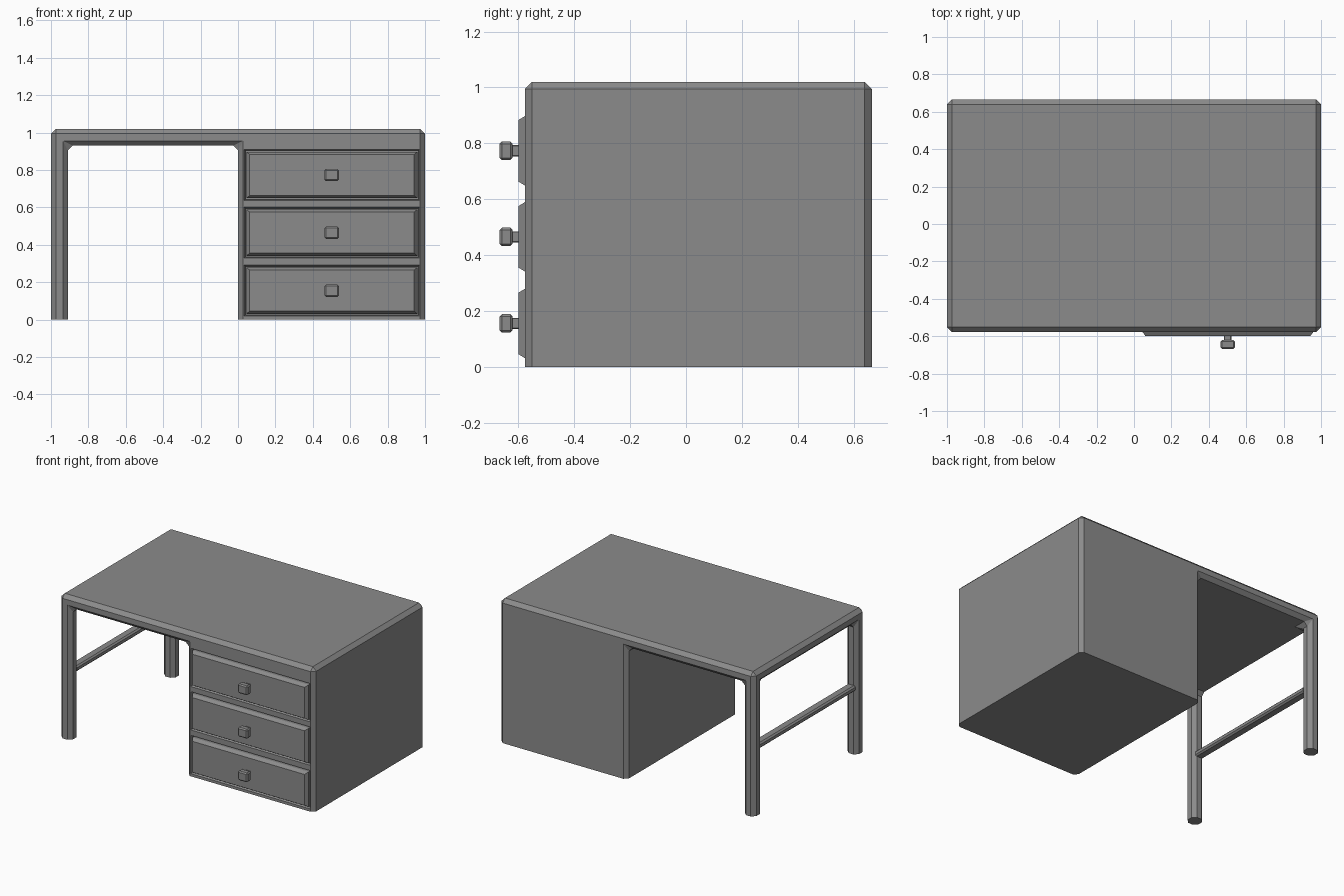
import bpy, bmesh
from mathutils import Vector

if "Cube" in bpy.data.objects:
    bpy.data.objects.remove(bpy.data.objects["Cube"])

grey = bpy.data.materials.new("plain_grey")
grey.use_nodes = True
colour = (0.26, 0.26, 0.26, 1)
grey.diffuse_color = colour
grey.node_tree.nodes["Principled BSDF"].inputs["Base Color"].default_value = colour


def finish(name, bm):
    bmesh.ops.recalc_face_normals(bm, faces=bm.faces)
    mesh = bpy.data.meshes.new(name)
    bm.to_mesh(mesh)
    bm.free()
    mesh.materials.append(grey)
    obj = bpy.data.objects.new(name, mesh)
    bpy.context.scene.collection.objects.link(obj)
    return obj


def bevel_sharp(bm, width):
    edges = [e for e in bm.edges if len(e.link_faces) == 2 and e.calc_face_angle() > 0.5]
    bmesh.ops.bevel(bm, geom=edges, offset=width, segments=1, affect='EDGES',
                    clamp_overlap=False)


def box(name, low, high, bevel):
    bm = bmesh.new()
    bmesh.ops.create_cube(bm, size=1)
    low, high = Vector(low), Vector(high)
    for v in bm.verts:
        v.co = (low + high) / 2 + v.co * (high - low)
    bevel_sharp(bm, bevel)
    return finish(name, bm)


def loft(name, x, z, rings):
    """Rectangular sections (y, half width, half height) joined front to back."""
    bm = bmesh.new()
    loops = [[bm.verts.new((x + sx * w, y, z + sz * h))
              for sx, sz in ((-1, -1), (1, -1), (1, 1), (-1, 1))] for y, w, h in rings]
    for a, b in zip(loops, loops[1:]):
        for i in range(4):
            j = (i + 1) % 4
            bm.faces.new((a[i], a[j], b[j], b[i]))
    bm.faces.new(loops[0])
    bm.faces.new(loops[-1])
    return finish(name, bm)


# Desk frame: top, cabinet and two legs as one chamfered shell
xs = [-1, -0.91, 0, 1]
ys = [-0.577, -0.487, 0.575, 0.665]
zs = [-0.2, 0.93, 1.02]


def filled(i, j, k):
    if not (0 <= i < 3 and 0 <= j < 3 and 0 <= k < 2):
        return False
    return k == 1 or i == 2 or (i == 0 and j != 1)


bm = bmesh.new()
corners = {}


def corner(key):
    if key not in corners:
        corners[key] = bm.verts.new((xs[key[0]], ys[key[1]], zs[key[2]]))
    return corners[key]


for cell in [(i, j, k) for i in range(3) for j in range(3) for k in range(2)]:
    if not filled(*cell):
        continue
    for axis in range(3):
        for side in (0, 1):
            other = list(cell)
            other[axis] += 2 * side - 1
            if filled(*other):
                continue
            quad = []
            for du, dv in ((0, 0), (1, 0), (1, 1), (0, 1)):
                key = list(cell)
                key[axis] += side
                key[(axis + 1) % 3] += du
                key[(axis + 2) % 3] += dv
                quad.append(corner(tuple(key)))
            bm.faces.new(quad)
bmesh.ops.recalc_face_normals(bm, faces=bm.faces)
bmesh.ops.dissolve_limit(bm, angle_limit=0.02, verts=bm.verts, edges=bm.edges)
bevel_sharp(bm, 0.026)

# Flat feet: trim the shell at the floor and close it
bmesh.ops.bisect_plane(bm, geom=bm.verts[:] + bm.edges[:] + bm.faces[:],
                       plane_co=(0, 0, 0), plane_no=(0, 0, 1), clear_inner=True)
bmesh.ops.holes_fill(bm, edges=[e for e in bm.edges if e.is_boundary], sides=0)
frame = finish("desk_frame", bm)

# Drawers, each in a chamfered recess, with a square knob
drawer_x = 0.502
for label, z in (("lower", 0.155), ("middle", 0.465), ("upper", 0.773)):
    cutter = loft("recess_cutter", drawer_x, z,
                  [(-0.6, 0.48, 0.147), (-0.565, 0.463, 0.13), (-0.54, 0.463, 0.13)])
    cutter.hide_render = True
    cut = frame.modifiers.new("recess", 'BOOLEAN')
    cut.operation = 'DIFFERENCE'
    cut.solver = 'EXACT'
    cut.object = cutter
    bpy.context.view_layer.objects.active = frame
    bpy.ops.object.modifier_apply(modifier=cut.name)
    bpy.data.objects.remove(cutter)

    loft(label + "_drawer", drawer_x, z,
         [(-0.6, 0.44, 0.11), (-0.577, 0.457, 0.124), (-0.535, 0.457, 0.124)])
    box(label + "_knob_stem", (0.48, -0.63, z - 0.02), (0.52, -0.59, z + 0.02), 0.003)
    box(label + "_knob", (0.463, -0.667, z - 0.033), (0.539, -0.621, z + 0.033), 0.008)

# Stretcher between the legs
box("leg_stretcher", (-0.987, -0.5, 0.45), (-0.923, 0.59, 0.49), 0.01)
